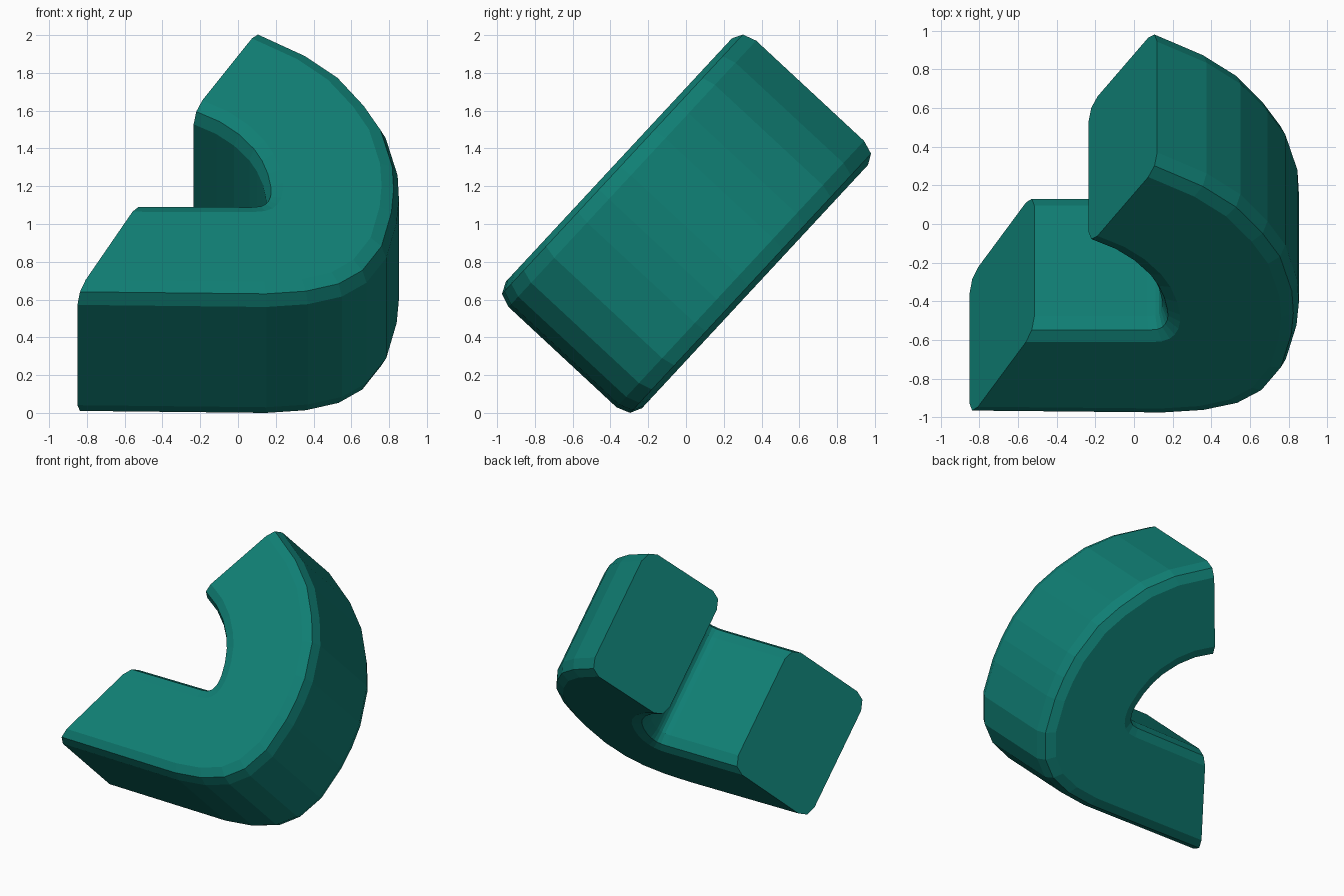
import bpy
import bmesh
from math import radians
from mathutils import Matrix, Vector

default_cube = bpy.data.objects.get("Cube")
if default_cube:
    bpy.data.objects.remove(default_cube, do_unlink=True)

# Teal colour of the whole body
teal = bpy.data.materials.new("teal")
teal.use_nodes = True
teal_colour = (0.005, 0.21, 0.174, 1)
teal.diffuse_color = teal_colour
teal.node_tree.nodes["Principled BSDF"].inputs["Base Color"].default_value = teal_colour

# Hook outline: outer point and matching inner point along the bend
outer_path = [(-.85, -.945), (.15, -.96), (.37, -.94), (.55, -.885), (.68, -.785),
              (.785, -.605), (.84, -.35), (.852, -.18), (.845, -.01), (.782, .26),
              (.69, .44), (.55, .645), (.375, .805), (.12, .965)]
inner_path = [(-.515, -.28), (.07, -.28), (.11, -.275), (.13, -.26), (.14, -.24),
              (.147, -.215), (.148, -.19), (.145, -.155), (.13, -.07), (.1, .02),
              (.06, .1), (-.02, .205), (-.115, .29), (-.235, .36)]

# Bevelled cross-section: share of the way from inner to outer, then depth
corner = [(0, .39), (.04, .463), (.13, .492)]
front_half = corner + [(1 - share, depth) for share, depth in reversed(corner)]
section = front_half + [(share, -depth) for share, depth in reversed(front_half)]


def add_section(bm, outer, inner):
    """One ring of the bar, spanning from the inner to the outer outline."""
    outer, inner = Vector(outer), Vector(inner)
    ring = []
    for share, depth in section:
        point = inner.lerp(outer, share)
        ring.append(bm.verts.new((point.x, point.y, depth)))
    return ring


# Loft the bar through its rings and close both flat ends
bm = bmesh.new()
rings = [add_section(bm, outer, inner) for outer, inner in zip(outer_path, inner_path)]
for ring, following in zip(rings, rings[1:]):
    for side in range(len(section)):
        previous = side - 1
        bm.faces.new((ring[previous], ring[side], following[side], following[previous]))
bm.faces.new(rings[0])
bm.faces.new(rings[-1])
bmesh.ops.recalc_face_normals(bm, faces=bm.faces)

# Lean the hook back and stand it on the ground
bm.transform(Matrix.Rotation(radians(47.1), 4, "X"))
lowest = min(vert.co.z for vert in bm.verts)
bmesh.ops.translate(bm, vec=(0, 0, -lowest), verts=bm.verts)

mesh = bpy.data.meshes.new("curved_hook")
bm.to_mesh(mesh)
bm.free()
mesh.materials.append(teal)
hook = bpy.data.objects.new("curved_hook", mesh)
bpy.context.collection.objects.link(hook)
